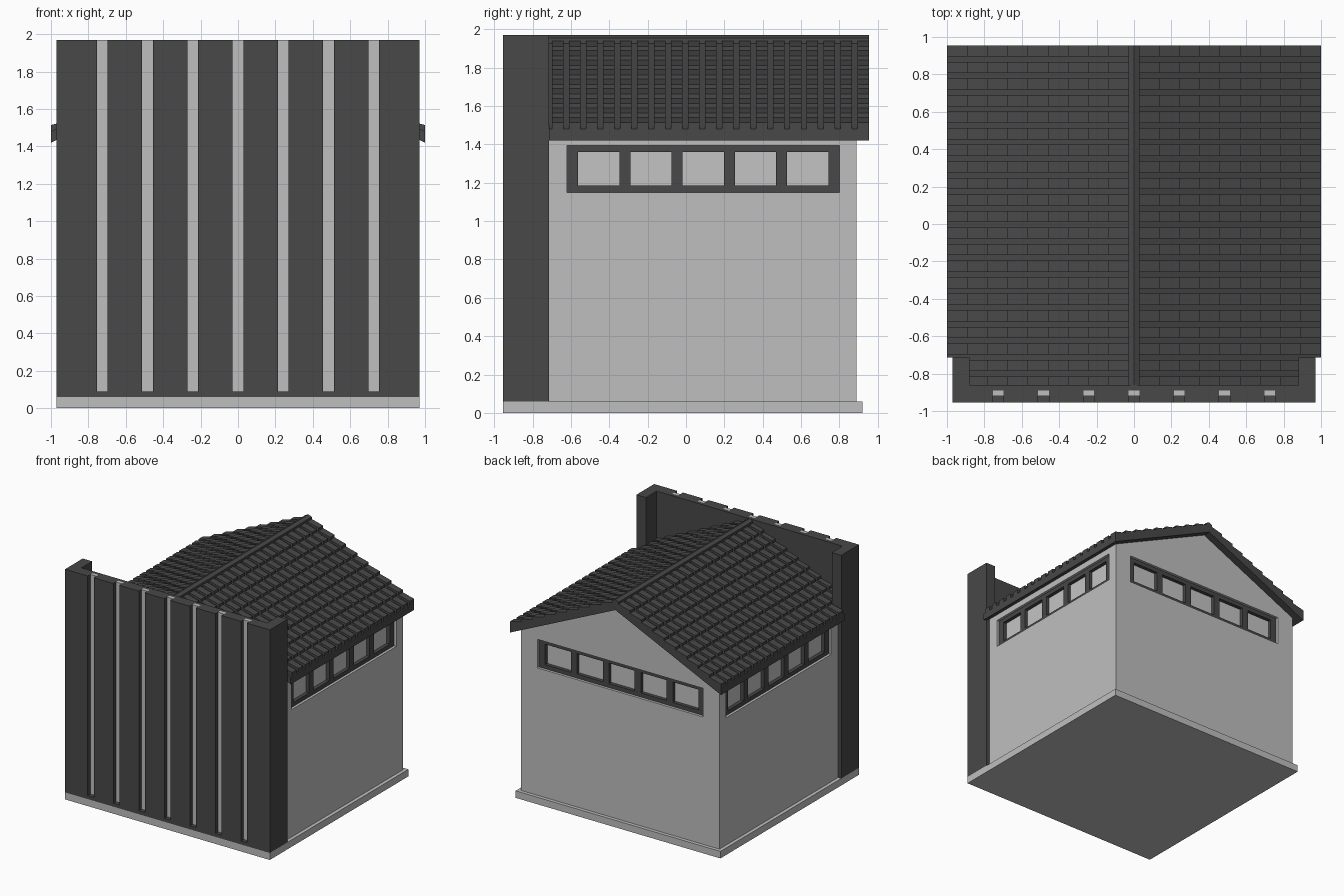
import bpy, bmesh

if "Cube" in bpy.data.objects:
    bpy.data.objects.remove(bpy.data.objects["Cube"])

def mat(name, v):
    m = bpy.data.materials.new(name)
    m.diffuse_color = (v, v, v, 1)
    m.use_nodes = True
    m.node_tree.nodes["Principled BSDF"].inputs["Base Color"].default_value = m.diffuse_color
    return m

DARK = mat("charcoal", 0.065)
LIGHT = mat("pale grey", 0.52)
GLASS = mat("pale glass", 0.55)

def add_prism(bm, pts, axis, a, b):
    """Extrude a 2D profile along axis (0 = x, profile y,z; 1 = y, profile x,z)."""
    def ring(t):
        return [bm.verts.new((t, p, q) if axis == 0 else (p, t, q)) for p, q in pts]
    r0, r1 = ring(a), ring(b)
    bm.faces.new(r0)
    bm.faces.new(r1[::-1])
    n = len(pts)
    for i in range(n):
        bm.faces.new((r0[i], r1[i], r1[(i + 1) % n], r0[(i + 1) % n]))

def add_box(bm, x0, x1, y0, y1, z0, z1):
    add_prism(bm, [(x0, z0), (x1, z0), (x1, z1), (x0, z1)], 1, y0, y1)

def finish(bm, name, material):
    bmesh.ops.recalc_face_normals(bm, faces=bm.faces)
    me = bpy.data.meshes.new(name)
    bm.to_mesh(me)
    bm.free()
    me.materials.append(material)
    ob = bpy.data.objects.new(name, me)
    bpy.context.collection.objects.link(ob)
    return ob

def boxes(name, material, items):
    bm = bmesh.new()
    for it in items:
        add_box(bm, *it)
    return finish(bm, name, material)

# Base slab
boxes("base", LIGHT, [(-0.97, 0.97, -0.955, 0.92, 0, 0.06)])

# Front screen: back panel, ribs between grooves, sill and side returns
TOP, FRONT = 1.97, -0.955
grooves = [-0.726 + 0.242 * i for i in range(7)]
parts = [(-0.97, 0.97, -0.89, -0.86, 0.06, TOP), (-0.97, 0.97, FRONT, -0.89, 0.06, 0.09)]
edges = [-0.97] + [g + d for g in grooves for d in (-0.0285, 0.0285)] + [0.97]
for a, b in zip(edges[::2], edges[1::2]):
    parts.append((a, b, FRONT, -0.89, 0.09, TOP))
for a, b in ((-0.97, -0.88), (0.88, 0.97)):
    parts.append((a, b, -0.86, -0.715, 0.06, TOP))
boxes("front_screen", DARK, parts)
boxes("groove_strips", LIGHT,
      [(g - 0.0285, g + 0.0285, -0.92, -0.89, 0.09, TOP) for g in grooves])

# Gabled wall block
SLOPE, RIDGE = 0.46, 1.94          # top line of the roof slab
WX, WY = 0.94, 0.89
def roof_z(x):
    return RIDGE - SLOPE * abs(x)

bm = bmesh.new()
add_prism(bm, [(-WX, 0.06), (WX, 0.06), (WX, roof_z(WX) - 0.05),
               (0, RIDGE - 0.05), (-WX, roof_z(WX) - 0.05)], 1, -0.86, WY)
walls = finish(bm, "walls", LIGHT)

# Windows: side, range along wall; map (along, depth) to box limits
Z0, Z1, DEPTH, SET = 1.15, 1.395, 0.06, 0.022
def place(side, a, b, d0, d1, z0, z1):
    if side == "back":
        return (a, b, WY - d1, WY - d0, z0, z1)
    if side == "right":
        return (WX - d1, WX - d0, a, b, z0, z1)
    return (-WX + d0, -WX + d1, a, b, z0, z1)

cuts = []
for side, a, b in (("right", -0.62, 0.80), ("left", -0.62, 0.80), ("back", -0.785, 0.785)):
    cuts.append(place(side, a, b, -0.05, DEPTH, Z0, Z1))
    frame = [place(side, a, b, SET, DEPTH, Z0, Z0 + 0.035),
             place(side, a, b, SET, DEPTH, Z1 - 0.035, Z1)]
    bar = 0.058
    pitch = (b - a - bar) / 5
    for i in range(6):
        s = a + pitch * i
        frame.append(place(side, s, s + bar, SET, DEPTH, Z0 + 0.035, Z1 - 0.035))
    boxes(side + "_window_frame", DARK, frame)
    boxes(side + "_window_glass", GLASS,
          [place(side, a + 0.02, b - 0.02, DEPTH - 0.008, DEPTH - 0.001, Z0 + 0.02, Z1 - 0.02)])

cutter = boxes("window_cutter", LIGHT, cuts)
mod = walls.modifiers.new("window_recesses", "BOOLEAN")
mod.operation = "DIFFERENCE"
mod.solver = "EXACT"
mod.object = cutter
cut_mesh = bpy.data.meshes.new_from_object(
    walls.evaluated_get(bpy.context.evaluated_depsgraph_get()))
walls.modifiers.clear()
walls.data = cut_mesh
bpy.data.objects.remove(cutter)

# Roof slab (narrower between the screen returns)
bm = bmesh.new()
for x, y0, y1 in ((1.0, -0.715, 0.955), (0.93, -0.86, -0.715)):
    e = roof_z(x)
    add_prism(bm, [(-x, e - 0.06), (0, RIDGE - 0.06), (x, e - 0.06),
                   (x, e), (0, RIDGE), (-x, e)], 1, y0, y1)
finish(bm, "roof_slab", DARK)

# Roof tiles: nine overlapping courses on each slope
ROWS, PITCH, TILE = 9, 0.0885, 0.06
step = 0.97 / ROWS
bm = bmesh.new()
for s in (-1, 1):
    for r in range(ROWS):
        xi, xo0 = 0.03 + step * r, 0.03 + step * (r + 1)
        for c in range(21):
            y1 = 0.955 - PITCH * c
            y0 = max(y1 - TILE, -0.865)
            xo = min(xo0, 0.94) if y0 < -0.715 else xo0
            pts = [(xi, roof_z(xi) - 0.01), (xo, roof_z(xo) - 0.01),
                   (xo, roof_z(xo) + 0.034), (xi, roof_z(xi) + 0.012)]
            add_prism(bm, [(s * x, z) for x, z in pts], 1, y0, y1)
finish(bm, "roof_tiles", DARK)

# Ridge cap
bm = bmesh.new()
add_prism(bm, [(-0.03, 1.90), (0.03, 1.90), (0.03, 1.956), (0, 1.97), (-0.03, 1.956)],
          1, -0.86, 0.955)
finish(bm, "ridge_cap", DARK)
